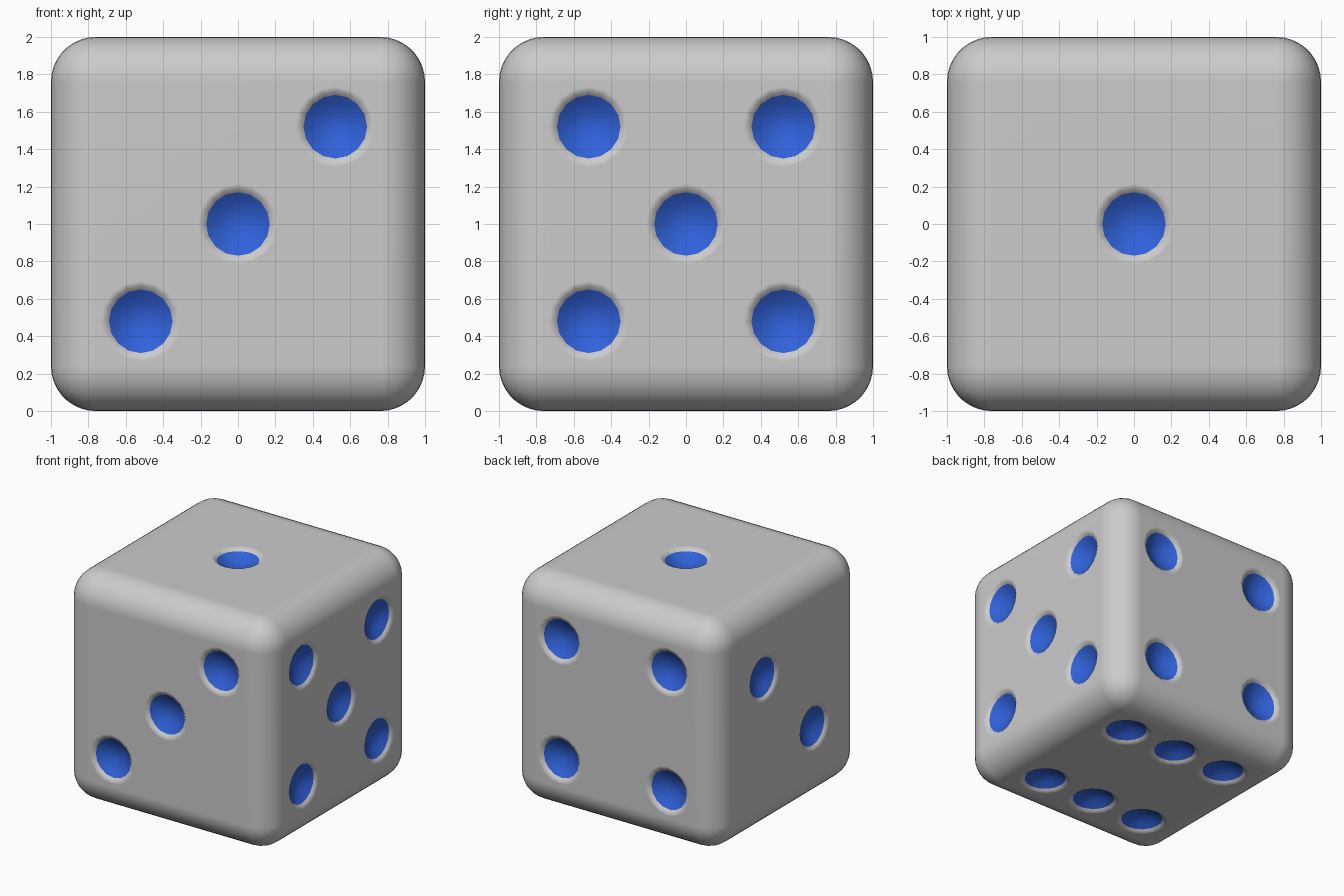
import bpy, bmesh, math
from mathutils import Matrix, Vector

if "Cube" in bpy.data.objects:
    bpy.data.objects.remove(bpy.data.objects["Cube"])

SEG = 16
S, T = 0.52, 0.345
LIP = [(0.23, 0.003), (0.2, -0.003), (0.185, -0.01), (0.17, -0.024)]
DISH = [(0.17 * k, -0.024 - 0.066 * (1 - k * k)) for k in (1, 0.75, 0.5, 0.25)]
CENTRE = Vector((0, 0, 1))


def pip_frames():
    """Matrix for every pip: local z points out of the die face."""
    four = [(a, b) for a in (-S, S) for b in (-S, S)]
    faces = [  # outward normal, horizontal axis, vertical axis, pip spots
        ((0, 0, 1), (1, 0, 0), (0, 1, 0), [(0, 0)]),
        ((-1, 0, 0), (0, -1, 0), (0, 0, 1), [(-T, T), (T, -T)]),
        ((0, -1, 0), (1, 0, 0), (0, 0, 1), [(-S, -S), (0, 0), (S, S)]),
        ((0, 1, 0), (-1, 0, 0), (0, 0, 1), four),
        ((1, 0, 0), (0, 1, 0), (0, 0, 1), four + [(0, 0)]),
        ((0, 0, -1), (1, 0, 0), (0, -1, 0), four + [(0, -S), (0, S)]),
    ]
    for n, u, v, spots in faces:
        n, u, v = Vector(n), Vector(u), Vector(v)
        for a, b in spots:
            rot = Matrix((u, v, n)).transposed().to_4x4()
            yield Matrix.Translation(CENTRE + n + a * u + b * v) @ rot


def lathe(bm, mat, profile, cap):
    """Revolve a profile, close its inner end, optionally cap the outer end."""
    rings = []
    for r, z in profile:
        rings.append([bm.verts.new(mat @ Vector((r * math.cos(i * math.tau / SEG),
                                                 r * math.sin(i * math.tau / SEG), z)))
                      for i in range(SEG)])
    for outer, inner in zip(rings, rings[1:]):
        for i in range(SEG):
            j = (i + 1) % SEG
            bm.faces.new((outer[i], outer[j], inner[j], inner[i]))
    tip = bm.verts.new(mat @ Vector((0, 0, -0.09)))
    for i in range(SEG):
        bm.faces.new((rings[-1][i], rings[-1][(i + 1) % SEG], tip))
    if cap:
        top = [bm.verts.new(mat @ Vector((0.23 * math.cos(i * math.tau / SEG),
                                          0.23 * math.sin(i * math.tau / SEG), 0.08)))
               for i in range(SEG)]
        for i in range(SEG):
            j = (i + 1) % SEG
            bm.faces.new((top[i], top[j], rings[0][j], rings[0][i]))
        bm.faces.new(top)


def make_object(name, bm):
    mesh = bpy.data.meshes.new(name)
    bm.to_mesh(mesh)
    bm.free()
    ob = bpy.data.objects.new(name, mesh)
    bpy.context.collection.objects.link(ob)
    return ob


def activate(ob):
    bpy.ops.object.select_all(action='DESELECT')
    ob.select_set(True)
    bpy.context.view_layer.objects.active = ob


frames = list(pip_frames())

# Cutter for all the hollows
bm = bmesh.new()
for m in frames:
    lathe(bm, m, LIP + DISH[1:], True)
bmesh.ops.recalc_face_normals(bm, faces=bm.faces[:])
cutter = make_object("hollow_cutter", bm)
cutter.hide_render = True

# Rounded cube body
bm = bmesh.new()
bmesh.ops.create_cube(bm, size=2, matrix=Matrix.Translation(CENTRE))
bmesh.ops.bevel(bm, geom=bm.edges[:], offset=0.24, offset_type='OFFSET',
                segments=9, profile=0.5, affect='EDGES')
body = make_object("die_body", bm)
activate(body)
cut = body.modifiers.new("hollows", 'BOOLEAN')
cut.operation = 'DIFFERENCE'
cut.solver = 'EXACT'
cut.object = cutter
bpy.ops.object.modifier_apply(modifier=cut.name)
bpy.data.objects.remove(cutter)

# Open the bottoms of the hollows for the coloured dishes
bm = bmesh.new()
bm.from_mesh(body.data)
spots = [m.translation for m in frames]
dishes = [f for f in bm.faces
          if any(all((v.co - p).length < 0.176 for v in f.verts) for p in spots)]
bmesh.ops.delete(bm, geom=dishes, context='FACES')
bm.to_mesh(body.data)
bm.free()
bpy.ops.object.shade_smooth_by_angle(angle=math.radians(50))
body.modifiers.new("flat_faces", 'WEIGHTED_NORMAL').keep_sharp = True

# Blue concave pips
bm = bmesh.new()
for m in frames:
    lathe(bm, m, DISH, False)
for f in bm.faces:
    f.normal_update()
    near = min(frames, key=lambda m: (m.translation - f.calc_center_median()).length)
    if f.normal.dot(near.col[2].to_3d()) < 0:
        f.normal_flip()
    f.smooth = True
pips = make_object("pips", bm)
blue = bpy.data.materials.new("pip_blue")
blue.diffuse_color = (0.03, 0.12, 0.7, 1)
blue.use_nodes = True
blue.node_tree.nodes["Principled BSDF"].inputs["Base Color"].default_value = blue.diffuse_color
pips.data.materials.append(blue)
